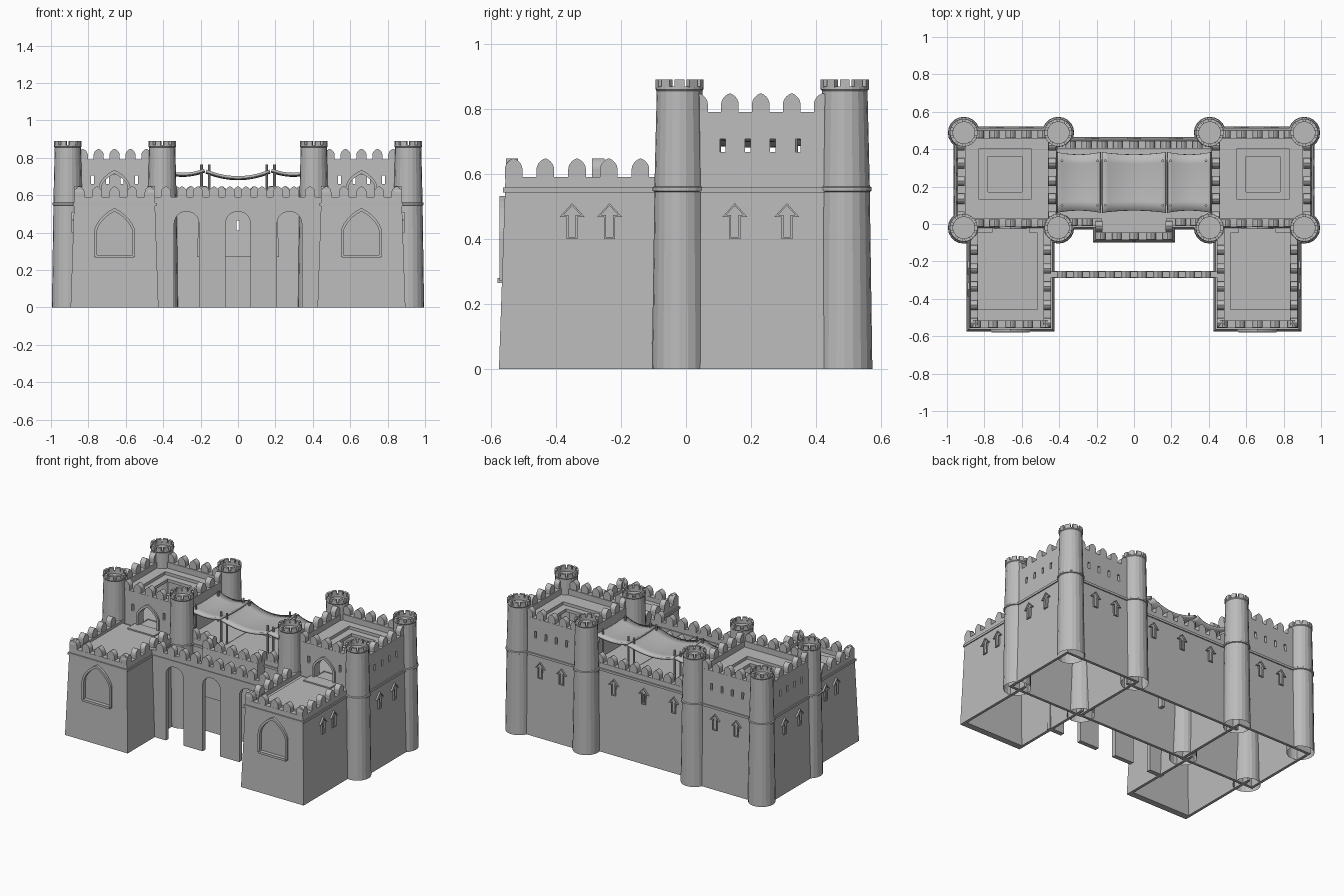
import bpy, bmesh, math
from mathutils import Matrix, Vector

cube = bpy.data.objects.get("Cube")
if cube:
    bpy.data.objects.remove(cube, do_unlink=True)

stone = bpy.data.materials.new("grey_stone")
stone.use_nodes = True
stone.diffuse_color = (0.5, 0.5, 0.5, 1)
stone.node_tree.nodes["Principled BSDF"].inputs["Base Color"].default_value = (0.5, 0.5, 0.5, 1)


def finish(bm, name):
    bmesh.ops.recalc_face_normals(bm, faces=bm.faces[:])
    mesh = bpy.data.meshes.new(name)
    bm.to_mesh(mesh)
    bm.free()
    mesh.materials.append(stone)
    ob = bpy.data.objects.new(name, mesh)
    bpy.context.scene.collection.objects.link(ob)
    return ob


def place(x, y, z=0, angle=0):
    return Matrix.Translation((x, y, z)) @ Matrix.Rotation(angle, 4, 'Z')


def loft(bm, loops, close=False, caps=True):
    """Skin a list of equal point loops."""
    rings = [[bm.verts.new(p) for p in loop] for loop in loops]
    n = len(rings[0])
    for k in range(len(rings) if close else len(rings) - 1):
        a, b = rings[k], rings[(k + 1) % len(rings)]
        for i in range(n):
            j = (i + 1) % n
            bm.faces.new((a[i], a[j], b[j], b[i]))
    if caps and not close:
        bm.faces.new(rings[0])
        bm.faces.new(rings[-1])


def rect(x0, x1, y0, y1, z):
    return [(x0, y0, z), (x1, y0, z), (x1, y1, z), (x0, y1, z)]


def block(name, x0, x1, y0, y1, z0, z1, t=0):
    """Box whose top is inset by t on every side."""
    bm = bmesh.new()
    loft(bm, [rect(x0, x1, y0, y1, z0), rect(x0 + t, x1 - t, y0 + t, y1 - t, z1)])
    return finish(bm, name)


def lift(outline, y, m):
    return [m @ Vector((u, y, v)) for u, v in outline]


def add_solid(bm, outline, depth, m):
    loft(bm, [lift(outline, -depth / 2, m), lift(outline, depth / 2, m)])


def add_frame(bm, outer, inner, depth, m):
    d = depth / 2
    loft(bm, [lift(outer, -d, m), lift(outer, d, m), lift(inner, d, m), lift(inner, -d, m)], close=True)


def arch(w, z0, spring, top, point=0.4, n=12):
    pts = [(w, z0)]
    for i in range(n + 1):
        a = math.pi * i / n
        rise = (1 - point) * math.sin(a) + point * (1 - abs(math.cos(a)))
        pts.append((w * math.cos(a), spring + (top - spring) * rise))
    return pts + [(-w, z0)]


def solid(name, outline, depth, m):
    bm = bmesh.new()
    add_solid(bm, outline, depth, m)
    return finish(bm, name)


def cut(ob, cutters, keep=False):
    for c in cutters:
        mod = ob.modifiers.new("cut", 'BOOLEAN')
        mod.operation, mod.solver, mod.object = 'DIFFERENCE', 'EXACT', c
    dg = bpy.context.evaluated_depsgraph_get()
    dg.update()
    mesh = bpy.data.meshes.new_from_object(ob.evaluated_get(dg))
    ob.modifiers.clear()
    ob.data = mesh
    if not keep:
        for c in cutters:
            bpy.data.objects.remove(c, do_unlink=True)
    return ob


def merlons(name, spots, z):
    """Round-topped battlements at (x, y, angle)."""
    bm = bmesh.new()
    for x, y, a in spots:
        add_solid(bm, arch(0.027, -0.005, 0.025, 0.058, 0.25, 10), 0.038, place(x, y, z, a))
    return finish(bm, name)


def spread(a, b, n):
    return [a + (b - a) * i / (n - 1) for i in range(n)]


def arrow(o):
    half = [(0.017 - o, o), (0.017 - o, 0.068 + o), (0.038 - 2 * o, 0.068 + o)]
    return half + [(0, 0.11 - 1.3 * o)] + [(-u, v) for u, v in reversed(half)]


def arrow_frames(name, spots):
    bm = bmesh.new()
    for x, y, a in spots:
        add_frame(bm, arrow(0), arrow(0.006), 0.02, place(x, y, 0.4, a))
    return finish(bm, name)


Q = math.pi / 2
side = []      # parts of the +x half, mirrored at the end

# Round towers with a band and a notched crown
profile = [(0.085, 0), (0.077, 0.545), (0.083, 0.548), (0.083, 0.558), (0.077, 0.562), (0.07, 0.855),
           (0.074, 0.86), (0.074, 0.868), (0.058, 0.868), (0.058, 0.85)]
for label, tx, ty in (("front_outer", 0.91, -0.02), ("front_inner", 0.405, -0.02),
                      ("back_outer", 0.91, 0.488), ("back_inner", 0.405, 0.488)):
    bm = bmesh.new()
    ring = [2 * math.pi * i / 20 for i in range(20)]
    loft(bm, [[(tx + r * math.cos(a), ty + r * math.sin(a), z) for a in ring] for r, z in profile], caps=False)
    bm.verts.ensure_lookup_table()
    bm.faces.new(bm.verts[-20:])
    for i in range(10):
        a = 2 * math.pi * i / 10
        add_solid(bm, [(-0.015, 0.866), (0.015, 0.866), (0.015, 0.89), (-0.015, 0.89)], 0.016,
                  place(tx + 0.065 * math.cos(a), ty + 0.065 * math.sin(a), 0, a + Q))
    side.append(finish(bm, label + "_tower"))

# Square keep: hollow base, upper room, sunken roof with hatch, slots and door
keep = block("keep", 0.395, 0.965, -0.035, 0.52, 0, 0.79, 0.02)
cutters = [block("c", 0.41, 0.95, -0.02, 0.505, -0.1, 0.54, 0.02),
           block("c", 0.46, 0.90, 0.03, 0.455, 0.58, 0.71),
           block("c", 0.46, 0.90, 0.03, 0.455, 0.75, 0.9),
           block("c", 0.55, 0.83, 0.13, 0.405, 0.73, 0.9),
           block("c", 0.60, 0.78, 0.17, 0.36, 0.68, 0.9),
           solid("c", arch(0.07, 0.575, 0.64, 0.715), 0.2, place(0.66, -0.02))]
for i in range(4):
    y, x = 0.113 + 0.077 * i, 0.543 + 0.078 * i
    cutters.append(block("c", 0.3, 1.1, y - 0.008, y + 0.008, 0.667, 0.708))
    cutters.append(block("c", x - 0.008, x + 0.008, -0.2 if i in (0, 3) else 0.3, 0.6, 0.66, 0.705))
side.append(cut(keep, cutters))
side.append(block("keep_band", 0.401, 0.959, -0.029, 0.514, 0.543, 0.558))
side.append(merlons("keep_battlements",
                    [(x, y, 0) for x in spread(0.49, 0.83, 5) for y in (0.005, 0.48)] +
                    [(x, y, Q) for y in spread(0.04, 0.42, 5) for x in (0.437, 0.925)], 0.79))
bm = bmesh.new()
add_frame(bm, arch(0.085, 0.56, 0.64, 0.735), arch(0.07, 0.56, 0.64, 0.715), 0.02, place(0.66, -0.018))
side.append(finish(bm, "keep_door_frame"))
side.append(arrow_frames("arrow_loops", [(0.954, 0.15, Q), (0.954, 0.31, Q), (0.88, -0.235, Q), (0.88, -0.35, Q),
                                         (0.575, 0.508, 0), (0.735, 0.508, 0)]))

# Forward wing with arched window niche
wing = block("wing", 0.425, 0.895, -0.575, 0.03, 0, 0.59, 0.02)
side.append(cut(wing, [block("c", 0.44, 0.88, -0.535, 0.1, -0.1, 0.53, 0.02),
                       block("c", 0.485, 0.835, -0.515, 0.1, 0.56, 0.7),
                       solid("c", arch(0.095, 0.275, 0.4, 0.513), 0.046, place(0.66, -0.576))]))
side.append(block("wing_band", 0.437, 0.883, -0.563, 0.0, 0.543, 0.558))
side.append(block("wing_roof_slab", 0.515, 0.835, -0.46, -0.045, 0.555, 0.572))
side.append(block("wing_door_step", 0.56, 0.76, -0.1, -0.01, 0.555, 0.58))
side.append(merlons("wing_battlements",
                    [(x, -0.535, 0) for x in spread(0.472, 0.848, 5)] +
                    [(x, y, Q) for y in spread(-0.53, -0.14, 5) for x in (0.464, 0.856)], 0.59))
bm = bmesh.new()
add_frame(bm, arch(0.11, 0.27, 0.4, 0.532), arch(0.095, 0.275, 0.4, 0.513), 0.022, place(0.66, -0.563))
side.append(finish(bm, "wing_window_frame"))
side.append(block("wing_window_sill", 0.558, 0.762, -0.58, -0.555, 0.265, 0.28))

# Central hall and its front bay
hall = block("hall", -0.44, 0.44, -0.03, 0.465, 0, 0.59, 0.02)
bay = block("bay", -0.22, 0.22, -0.1, 0.03, 0.27, 0.59, 0.015)
roof = block("c", -0.17, 0.17, -0.045, 0.1, 0.56, 0.7)
slot = block("c", -0.008, 0.008, -0.2, 0.6, 0.41, 0.465)
inside = block("c", -0.2, 0.2, -0.085, 0.1, 0.2, 0.53, 0.01)
cut(bay, [inside, roof, slot], keep=True)
cut(hall, [roof, slot, block("c", -0.5, 0.5, -0.015, 0.45, -0.1, 0.53, 0.02),
           block("c", -0.43, 0.43, 0.03, 0.405, 0.56, 0.7),
           block("c", -0.15, 0.15, 0.08, 0.33, 0.545, 0.7)])
bpy.data.objects.remove(inside, do_unlink=True)
block("hall_band", -0.41, 0.41, -0.019, 0.454, 0.543, 0.558)
merlons("hall_battlements",
        [(x, 0.424, 0) for x in spread(-0.34, 0.34, 9)] + [(s * x, 0.01, 0) for x in (0.25, 0.33) for s in (1, -1)] +
        [(x, -0.065, 0) for x in spread(-0.18, 0.18, 5)] + [(s, -0.012, Q) for s in (0.187, -0.187)], 0.59)
arrow_frames("hall_arrow_loops", [(x, 0.45, 0) for x in (-0.225, 0, 0.225)])

# Gate wall with three archways
gate = block("gate_wall", -0.45, 0.45, -0.285, -0.255, 0, 0.59)
cut(gate, [solid("c", arch(0.066, -0.1, 0.45, 0.513, 0), 0.2, place(x, -0.27)) for x in (-0.275, 0, 0.275)])
block("gate_band", -0.44, 0.44, -0.29, -0.25, 0.543, 0.556)
merlons("gate_battlements", [(x, -0.27, 0) for x in spread(-0.385, 0.385, 10)], 0.59)


# Sagging awnings on posts
def awning(name, x0, x1, z, sag):
    bm = bmesh.new()
    nx, ny = 12, 6
    grid = []
    for i in range(nx + 1):
        u = 2 * i / nx - 1
        row = []
        for j in range(ny + 1):
            v = 2 * j / ny - 1
            y = 0.222 + v * (0.162 - 0.012 * (1 - u * u))
            row.append(bm.verts.new((x0 + (x1 - x0) * i / nx, y, z - sag * (1 - u * u) - 0.008 * (1 - v * v))))
        grid.append(row)
    for a, b in zip(grid, grid[1:]):
        for j in range(ny):
            bm.faces.new((a[j], b[j], b[j + 1], a[j + 1]))
    ob = finish(bm, name)
    mod = ob.modifiers.new("thickness", 'SOLIDIFY')
    mod.thickness, mod.offset = 0.014, 0
    ob.data.shade_smooth()
    bpy.context.view_layer.objects.active = ob
    ob.select_set(True)
    bpy.ops.object.shade_smooth_by_angle(angle=math.radians(40))
    ob.select_set(False)
    return ob


awning("middle_awning", -0.17, 0.17, 0.73, 0.035)
side.append(cut(awning("side_awning", 0.18, 0.41, 0.735, 0.022), []))
bm = bmesh.new()
for x in (0.153, 0.195, 0.385):
    for y in (0.1, 0.338):
        bmesh.ops.create_cone(bm, cap_ends=True, segments=8, radius1=0.007, radius2=0.007, depth=0.21,
                              matrix=Matrix.Translation((x, y, 0.66)))
side.append(finish(bm, "awning_posts"))

# Mirror the +x half to the other side
for ob in side:
    other = ob.copy()
    other.data = ob.data.copy()
    other.data.transform(Matrix.Scale(-1, 4, (1, 0, 0)))
    other.data.flip_normals()
    other.name = "right_" + ob.name
    ob.name = "left_" + ob.name
    bpy.context.scene.collection.objects.link(other)
